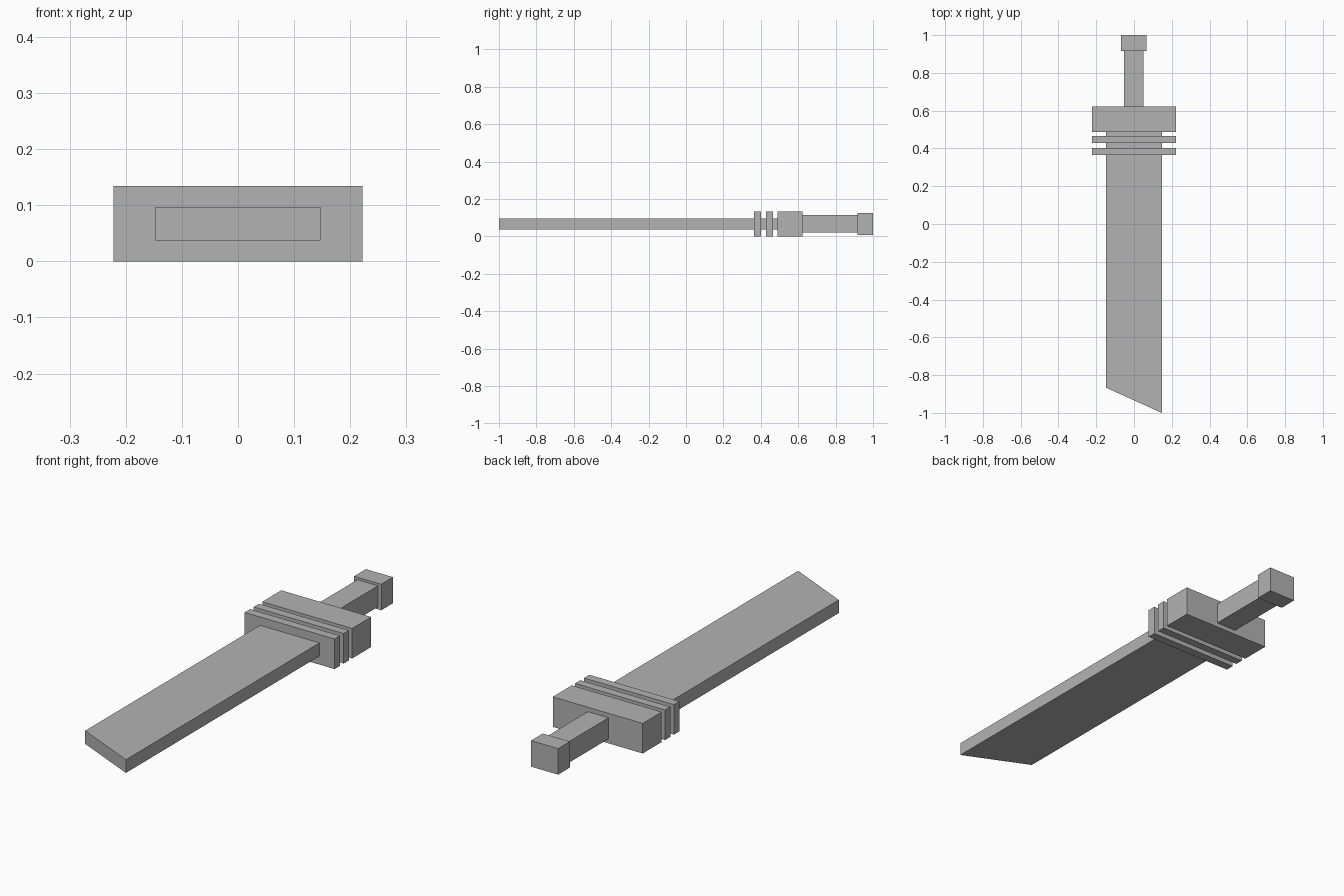
import bpy
import bmesh

cube = bpy.data.objects.get("Cube")
if cube:
    bpy.data.objects.remove(cube, do_unlink=True)

GREY = (0.45, 0.45, 0.45, 1)
steel = bpy.data.materials.new("plain grey")
steel.use_nodes = True
steel.diffuse_color = GREY
steel.node_tree.nodes["Principled BSDF"].inputs["Base Color"].default_value = GREY

MID_Z = 0.067


def prism(name, outline, thickness, z=MID_Z):
    """Extrude an outline in plan to a slab centred on height z."""
    bm = bmesh.new()
    base = bm.faces.new([bm.verts.new((x, y, z - thickness / 2)) for x, y in outline])
    top = bmesh.ops.extrude_face_region(bm, geom=[base])["geom"]
    verts = [v for v in top if isinstance(v, bmesh.types.BMVert)]
    bmesh.ops.translate(bm, verts=verts, vec=(0, 0, thickness))
    bmesh.ops.recalc_face_normals(bm, faces=bm.faces)
    mesh = bpy.data.meshes.new(name)
    bm.to_mesh(mesh)
    bm.free()
    mesh.materials.append(steel)
    obj = bpy.data.objects.new(name, mesh)
    bpy.context.collection.objects.link(obj)
    return obj


def block(name, half_width, y0, y1, thickness, x=0):
    """Rectangular slab between two positions along the sword."""
    a, b = x - half_width, x + half_width
    return prism(name, [(a, y0), (b, y0), (b, y1), (a, y1)], thickness)


# Blade with a slanted tip, running into the guard
prism("blade", [(-0.147, -0.867), (0.147, -1), (0.147, 0.5), (-0.147, 0.5)], 0.059)

# Guard block and the two thin plates ahead of it
block("guard", 0.222, 0.488, 0.622, 0.134)
block("rear_guard_plate", 0.222, 0.428, 0.465, 0.134)
block("front_guard_plate", 0.222, 0.364, 0.402, 0.134)

# Grip and pommel
block("grip", 0.051, 0.61, 0.93, 0.094, x=-0.002)
block("pommel", 0.067, 0.917, 1, 0.116, x=-0.002)
